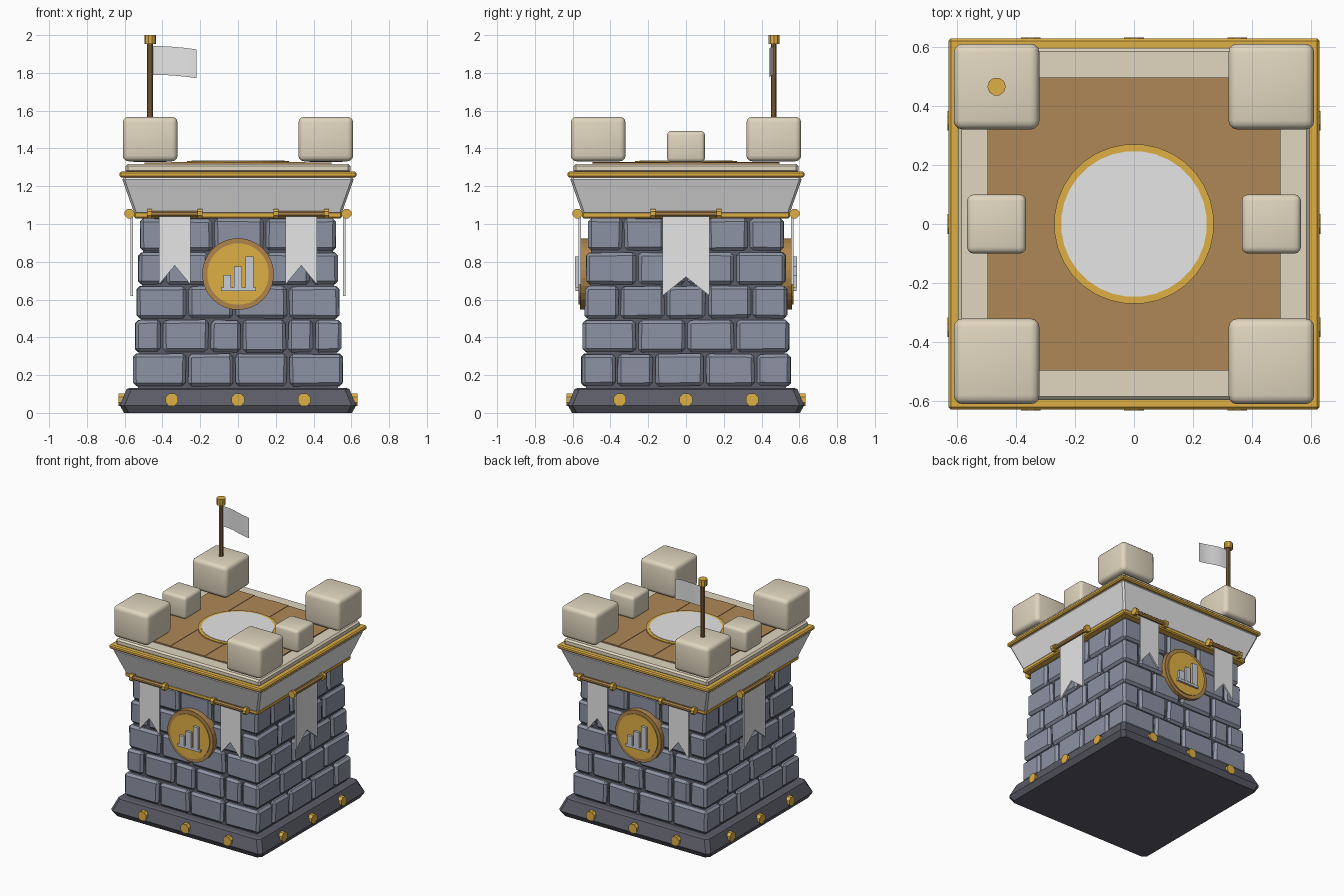
import bpy, bmesh, math, random
from mathutils import Matrix, Vector

if "Cube" in bpy.data.objects:
    bpy.data.objects.remove(bpy.data.objects["Cube"])

random.seed(4)


def material(name, r, g, b):
    m = bpy.data.materials.new(name)
    m.diffuse_color = (r, g, b, 1)
    m.use_nodes = True
    m.node_tree.nodes["Principled BSDF"].inputs["Base Color"].default_value = m.diffuse_color
    return m


BRICK = material("blue grey brick", 0.265, 0.29, 0.37)
MORTAR = material("dark mortar", 0.105, 0.105, 0.137)
GOLD = material("gold", 0.74, 0.43, 0.06)
BRONZE = material("bronze", 0.43, 0.235, 0.07)
WOOD = material("deck wood", 0.42, 0.245, 0.095)
POLE = material("pole brown", 0.27, 0.145, 0.05)
STONE = material("pale stone", 0.75, 0.67, 0.52)
CLOTH = material("light grey", 0.79, 0.79, 0.79)
STEEL = material("steel grey", 0.58, 0.61, 0.67)

SIDES = [Matrix.Rotation(math.radians(90 * i), 4, 'Z') for i in range(4)]
FRONT_BACK, LEFT_RIGHT = (SIDES[0], SIDES[2]), (SIDES[1], SIDES[3])
ONE = Matrix.Identity(4)


def finish(bm, name, *mats, smooth=False):
    bmesh.ops.recalc_face_normals(bm, faces=bm.faces)
    me = bpy.data.meshes.new(name)
    bm.to_mesh(me)
    bm.free()
    for m in mats:
        me.materials.append(m)
    ob = bpy.data.objects.new(name, me)
    bpy.context.collection.objects.link(ob)
    if smooth:
        bpy.ops.object.select_all(action='DESELECT')
        ob.select_set(True)
        bpy.context.view_layer.objects.active = ob
        bpy.ops.object.shade_smooth_by_angle(angle=math.radians(35))
    return ob


def box(bm, x, y, z, M=ONE, bevel=0, seg=1, jitter=0):
    """Box from (min, max) ranges, optionally bevelled and roughened."""
    vs = bmesh.ops.create_cube(bm, size=1)['verts']
    lo, hi = Vector((x[0], y[0], z[0])), Vector((x[1], y[1], z[1]))
    for v in vs:
        p = Vector([lo[k] + (v.co[k] + 0.5) * (hi[k] - lo[k]) for k in range(3)])
        v.co = M @ (p + Vector([random.uniform(-jitter, jitter) for k in range(3)]))
    if bevel:
        bm.normal_update()
        edges = list({e for v in vs for e in v.link_edges})
        bmesh.ops.bevel(bm, geom=edges, offset=bevel, segments=seg, profile=0.5, affect='EDGES')


def cyl(bm, p0, p1, r, n, M=ONE, r2=None):
    """Cylinder or cone between two points."""
    p0, p1 = Vector(p0), Vector(p1)
    d = p1 - p0
    T = Matrix.Translation((p0 + p1) / 2) @ d.to_track_quat('Z', 'Y').to_matrix().to_4x4()
    bmesh.ops.create_cone(bm, cap_ends=True, segments=n, radius1=r, radius2=r if r2 is None else r2,
                          depth=d.length, matrix=M @ T @ Matrix.Rotation(math.pi / n, 4, 'Z'))


def square_loft(bm, rings, c=0.0):
    """Stack of square rings given as (half width, z), corners cut by c."""
    loops = []
    for h, z in rings:
        pts = []
        for sx, sy in ((-1, -1), (1, -1), (1, 1), (-1, 1)):
            a, b = (sx * h, sy * (h - c)), (sx * (h - c), sy * h)
            pts += [(a if sx * sy > 0 else b), (b if sx * sy > 0 else a)] if c else [(sx * h, sy * h)]
        loops.append([bm.verts.new((x, y, z)) for x, y in pts])
    n = len(loops[0])
    for a, b in zip(loops, loops[1:]):
        for i in range(n):
            bm.faces.new((a[i], a[(i + 1) % n], b[(i + 1) % n], b[i]))
    bm.faces.new(loops[0])
    bm.faces.new(loops[-1])


# Plinth
bm = bmesh.new()
square_loft(bm, [(0.603, 0), (0.626, 0.04), (0.59, 0.125), (0.575, 0.132)], 0.025)
finish(bm, "plinth", MORTAR)

# Gold studs on the plinth
bm = bmesh.new()
for M in SIDES:
    for x in (-0.35, 0, 0.35):
        cyl(bm, (x, -0.57, 0.07), (x, -0.632, 0.07), 0.036, 8, M)
finish(bm, "plinth_studs", GOLD)

# Mortar core
bm = bmesh.new()
square_loft(bm, [(0.53, 0.12), (0.495, 1.05)])
finish(bm, "mortar_core", MORTAR)

# Brick courses, with corner bricks alternating between the faces
bm = bmesh.new()
for row in range(5):
    H = 0.554 - 0.009 * row
    z = (0.143 + 0.179 * row, 0.312 + 0.179 * row)
    if row % 2 == 0:
        full, short = FRONT_BACK, LEFT_RIGHT
        depth = 0.18
        cuts_full = (-0.13, 0.14) if row == 4 else (-0.27, -0.02, 0.265)
        cuts_short = (-0.17, 0.10) if row == 0 else (-0.11, 0.11)
    else:
        full, short = LEFT_RIGHT, FRONT_BACK
        depth = 0.135
        cuts_full = (-0.26, 0.0, 0.26)
        cuts_short = (-0.15, 0.02, 0.26)
        if row == 3:
            cuts_short = (-0.15, 0.14)
    for mats, end, cuts in ((full, H, cuts_full), (short, H - depth - 0.012, cuts_short)):
        xs = (-end, *cuts, end)
        for M in mats:
            for i, (a, b) in enumerate(zip(xs, xs[1:])):
                a2 = a if i == 0 else a + 0.007
                b2 = b if i == len(xs) - 2 else b - 0.007
                box(bm, (a2, b2), (-H, -H + depth), z, M, bevel=0.017, jitter=0.003)
finish(bm, "bricks", BRICK)

# Gold ledge under the cornice
bm = bmesh.new()
box(bm, (-0.55, 0.55), (-0.55, 0.55), (1.03, 1.065), bevel=0.008)
finish(bm, "lower_gold_ledge", GOLD)

# Flared cornice
bm = bmesh.new()
square_loft(bm, [(0.53, 1.05), (0.55, 1.06), (0.612, 1.235), (0.605, 1.25)], 0.012)
finish(bm, "cornice", CLOTH)

# Upper gold band and pale slab
bm = bmesh.new()
box(bm, (-0.628, 0.628), (-0.628, 0.628), (1.247, 1.277), bevel=0.008)
finish(bm, "upper_gold_band", GOLD)
bm = bmesh.new()
box(bm, (-0.595, 0.595), (-0.595, 0.595), (1.27, 1.318), bevel=0.012)
finish(bm, "roof_slab", STONE)

# Plank deck, boards at slightly alternating heights
bm = bmesh.new()
w = 0.99 / 7
for i in range(7):
    x0 = -0.495 + i * w
    box(bm, (x0, x0 + w), (-0.495, 0.495), (1.31, 1.325 + 0.003 * (i % 2)))
finish(bm, "deck_planks", WOOD)

# Round plate with gold ring in the deck
bm = bmesh.new()
cyl(bm, (0, 0, 1.315), (0, 0, 1.334), 0.271, 32)
finish(bm, "deck_ring", GOLD)
bm = bmesh.new()
cyl(bm, (0, 0, 1.32), (0, 0, 1.337), 0.247, 32)
finish(bm, "deck_disc", CLOTH)

# Merlons: four large corners, two small on the sides
bm = bmesh.new()
for sx in (-1, 1):
    for sy in (-1, 1):
        cx, cy = 0.465 * sx, 0.465 * sy
        box(bm, (cx - 0.145, cx + 0.145), (cy - 0.145, cy + 0.145), (1.332, 1.567), bevel=0.03, seg=3)
    cx = 0.465 * sx
    box(bm, (cx - 0.1, cx + 0.1), (-0.1, 0.1), (1.327, 1.492), bevel=0.022, seg=3)
finish(bm, "merlons", STONE, smooth=True)

# Hanging rods with collars, and swallow-tail banners: (sides, centre, half width, tip z)
rods, collars, cloth = bmesh.new(), bmesh.new(), bmesh.new()
hangings = ((FRONT_BACK, -0.335, 0.083, 0.68), (FRONT_BACK, 0.335, 0.083, 0.68), (LEFT_RIGHT, 0, 0.124, 0.62))
for mats, c, hw, tip in hangings:
    for M in mats:
        r = hw + 0.05
        cyl(rods, (c - r, -0.575, 1.055), (c + r, -0.575, 1.055), 0.016, 8, M)
        for s in (-1, 1):
            cyl(collars, (c + s * (r - 0.012), -0.575, 1.055), (c + s * (r + 0.014), -0.575, 1.055), 0.027, 8, M)
        outline = [(c - hw, 1.055), (c + hw, 1.055), (c + hw, tip), (c, tip + 0.1), (c - hw, tip)]
        rings = [[cloth.verts.new(M @ Vector((x, y, z))) for x, z in outline] for y in (-0.569, -0.557)]
        for ring in rings:
            cloth.faces.new(ring)
        for i in range(5):
            j = (i + 1) % 5
            cloth.faces.new((rings[0][i], rings[0][j], rings[1][j], rings[1][i]))
finish(rods, "banner_rods", BRONZE)
finish(collars, "rod_collars", GOLD)
finish(cloth, "banners", CLOTH)

# Medallions with raised bars on front and back
rim, face, bars = bmesh.new(), bmesh.new(), bmesh.new()
Z = 0.735
for M in FRONT_BACK:
    cyl(rim, (0, -0.50, Z), (0, -0.562, Z), 0.19, 28, M)
    cyl(face, (0, -0.52, Z), (0, -0.569, Z), 0.163, 28, M)
    box(bars, (-0.09, 0.095), (-0.585, -0.56), (0.646, 0.663), M)
    for x, top in ((-0.057, 0.73), (0.0, 0.776), (0.06, 0.828)):
        box(bars, (x - 0.021, x + 0.021), (-0.587, -0.56), (0.663, top), M)
finish(rim, "medallion_rims", BRONZE)
finish(face, "medallion_faces", GOLD)
finish(bars, "medallion_bars", STEEL)

# Flag pole, cap and waving flag
PX, PY = -0.465, 0.465
bm = bmesh.new()
cyl(bm, (PX, PY, 1.55), (PX, PY, 1.96), 0.016, 10)
finish(bm, "flag_pole", POLE, smooth=True)
bm = bmesh.new()
cyl(bm, (PX, PY, 1.952), (PX, PY, 2.0), 0.031, 10)
finish(bm, "pole_cap", GOLD)
bm = bmesh.new()
cols = []
for i in range(11):
    t = i / 10
    x, y = PX + 0.01 + 0.235 * t, PY - 0.022 * t + 0.005 * math.sin(t * 6)
    drop = 0.018 * t * t
    cols.append([bm.verts.new((x, y, z - drop)) for z in (1.79, 1.942)])
for a, b in zip(cols, cols[1:]):
    bm.faces.new((a[0], b[0], b[1], a[1]))
finish(bm, "flag", CLOTH, smooth=True)
